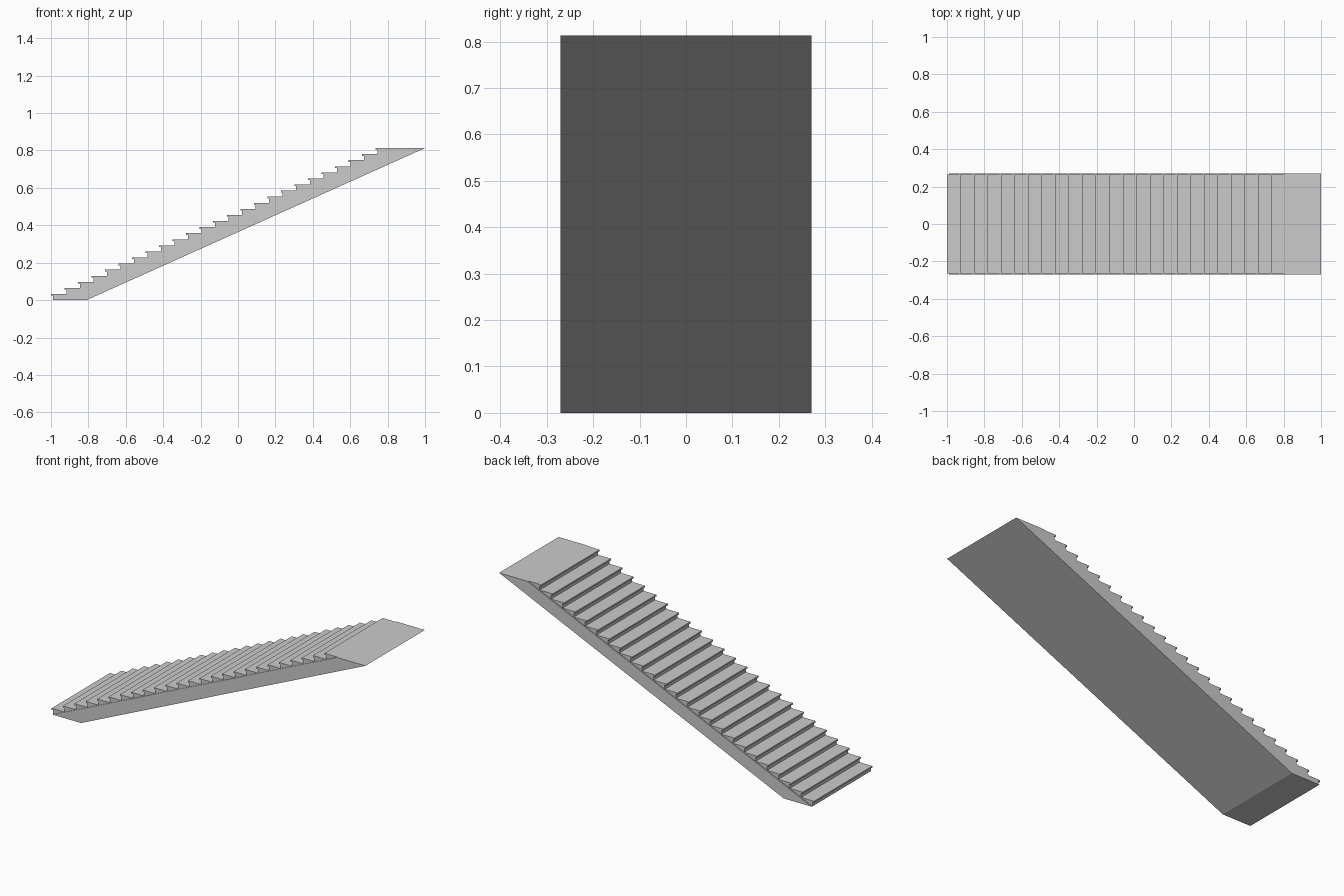
import bpy
import bmesh

cube = bpy.data.objects.get("Cube")
if cube:
    bpy.data.objects.remove(cube, do_unlink=True)

STEPS = 25
HEIGHT = 0.813
RISE = HEIGHT / STEPS
RUN = 0.0723
NOSE = 0.01        # tread overhang
LIP = 0.009        # tread thickness
FOOT = -0.81       # where the sloping underside meets the floor
SLOPE = HEIGHT / (1 - FOOT)

grey = bpy.data.materials.new("light_grey")
grey.use_nodes = True
colour = (0.6, 0.6, 0.6, 1)
grey.diffuse_color = colour
grey.node_tree.nodes["Principled BSDF"].inputs["Base Color"].default_value = colour


def extrude_profile(name, points, half_width):
    """Solid made from an x-z outline, centred on y = 0."""
    bm = bmesh.new()
    face = bm.faces.new([bm.verts.new((x, -half_width, z)) for x, z in points])
    out = bmesh.ops.extrude_face_region(bm, geom=[face])
    moved = [v for v in out["geom"] if isinstance(v, bmesh.types.BMVert)]
    bmesh.ops.translate(bm, verts=moved, vec=(0, 2 * half_width, 0))
    bmesh.ops.recalc_face_normals(bm, faces=bm.faces)
    mesh = bpy.data.meshes.new(name)
    bm.to_mesh(mesh)
    bm.free()
    mesh.materials.append(grey)
    obj = bpy.data.objects.new(name, mesh)
    bpy.context.collection.objects.link(obj)
    return obj


# Sloping slab that carries the flight, level with the top landing
start = NOSE - 1
landing = start + HEIGHT / SLOPE
extrude_profile("sloping_base",
                [(start, 0), (FOOT, 0), (1, HEIGHT), (landing, HEIGHT)], 0.27)

# Toothed flight with overhanging treads, slightly narrower than the slab
outline = []
for i in range(STEPS):
    nose_x = -1 + i * RUN
    bottom, top = i * RISE, (i + 1) * RISE
    outline += [(nose_x + NOSE, bottom), (nose_x + NOSE, top - LIP),
                (nose_x, top - LIP), (nose_x, top)]
# Close the outline inside the slab
outline += [(landing, HEIGHT), (landing, HEIGHT - RISE), (start + RUN, 0)]
extrude_profile("steps", outline, 0.265)
